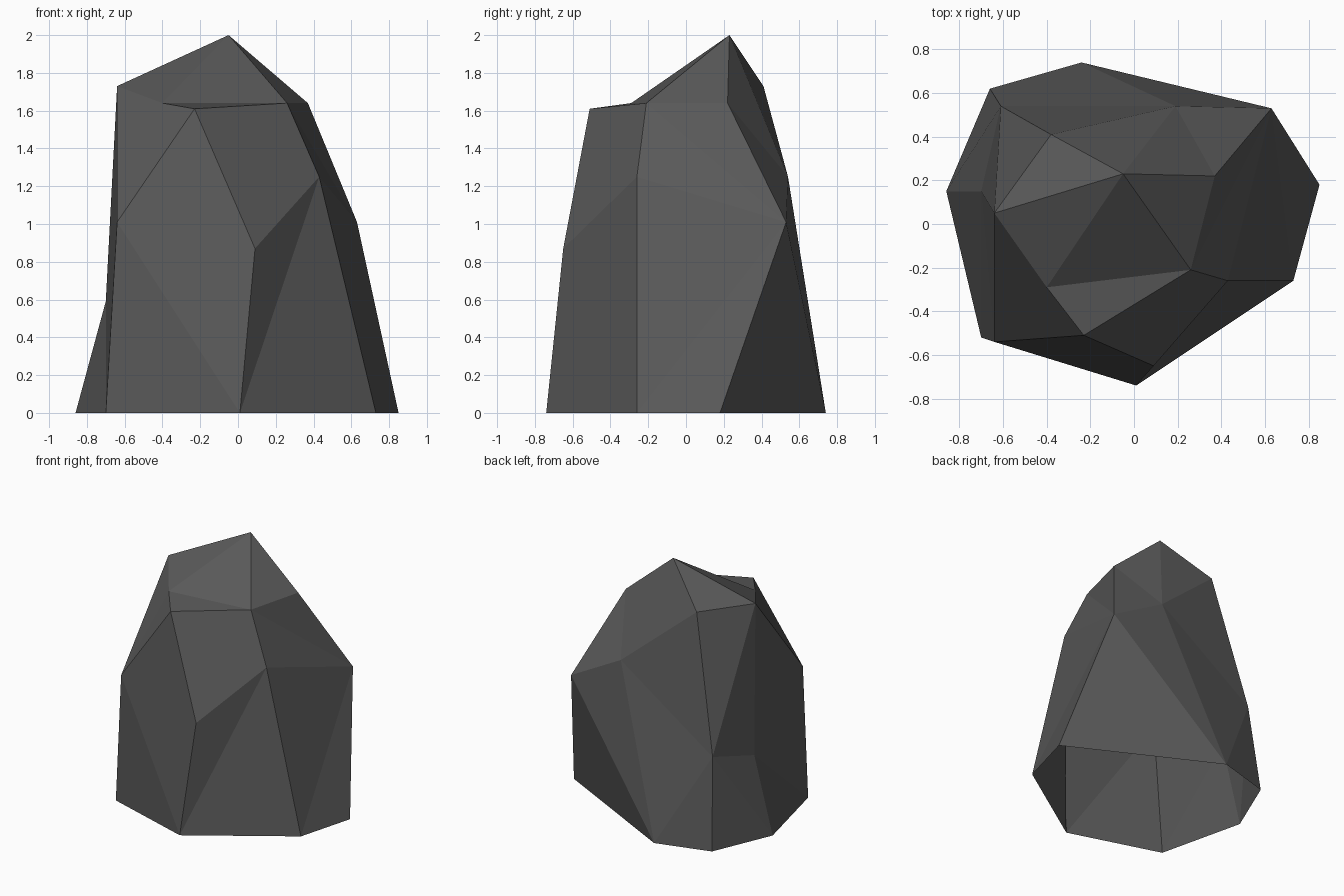
import bpy
import bmesh
from mathutils import Vector

# Remove the default object
default_object = bpy.data.objects.get("Cube")
if default_object:
    bpy.data.objects.remove(default_object, do_unlink=True)


def flat_material(name, colour):
    material = bpy.data.materials.new(name)
    material.use_nodes = True
    material.diffuse_color = colour
    shader = material.node_tree.nodes["Principled BSDF"]
    shader.inputs["Base Color"].default_value = colour
    shader.inputs["Roughness"].default_value = 0.9
    return material


# Foot of the boulder: an open ring on the ground, counter-clockwise from the left end
foot = {
    "west": (-0.86, 0.15), "southwest": (-0.70, -0.52), "south": (0.01, -0.74),
    "southeast": (0.73, -0.26), "east": (0.85, 0.18), "north": (-0.24, 0.74),
    "northwest": (-0.66, 0.62),
}
corners = {name: (x, y, 0) for name, (x, y) in foot.items()}

# Corners of the broken flanks
corners.update(
    side_notch=(-0.70, 0.15, 0.59), back_notch=(-0.61, 0.54, 0.70),
    front_bulge=(0.09, -0.65, 0.87), right_bulge=(0.43, -0.26, 1.25),
    back_bulge=(0.63, 0.53, 1.01), left_bulge=(-0.64, -0.54, 1.01),
    back_shoulder=(0.19, 0.54, 1.25),
)

# Corners of the ledge and the peak
corners.update(
    ledge_tip=(-0.23, -0.51, 1.61), ledge_left=(-0.40, -0.29, 1.64),
    ledge_right=(0.26, -0.21, 1.64), rim_right=(0.37, 0.22, 1.64),
    rim_left=(-0.64, 0.05, 1.73), rim_back=(-0.38, 0.41, 1.73),
    peak=(-0.05, 0.23, 2.0),
)

# Facets, grouped by the side they lie on
front_facets = [
    "southwest south left_bulge", "south front_bulge left_bulge",
    "left_bulge front_bulge ledge_tip", "south right_bulge front_bulge",
    "south southeast right_bulge",
    "front_bulge right_bulge ledge_right ledge_tip",
]
right_facets = [
    "southeast back_bulge right_bulge", "southeast east back_bulge",
    "right_bulge back_bulge ledge_right", "ledge_right back_bulge rim_right",
]
back_facets = [
    "east north back_bulge", "back_bulge north back_shoulder",
    "back_shoulder north back_notch", "north northwest back_notch",
    "back_shoulder back_notch rim_back", "back_bulge back_shoulder rim_right",
]
left_facets = [
    "northwest west back_notch", "west side_notch back_notch",
    "west southwest side_notch", "southwest left_bulge side_notch",
    "side_notch left_bulge rim_left", "back_notch side_notch rim_left",
    "rim_back back_notch rim_left", "left_bulge ledge_left rim_left",
    "left_bulge ledge_tip ledge_left",
]
crown_facets = [
    "ledge_tip ledge_right ledge_left", "ledge_left ledge_right peak",
    "ledge_right rim_right peak", "rim_right back_shoulder peak",
    "back_shoulder rim_back peak", "rim_back rim_left peak",
    "rim_left ledge_left peak",
]

# Boulder shell, open underneath
bm = bmesh.new()
verts = {name: bm.verts.new(Vector(place)) for name, place in corners.items()}
for group in (front_facets, right_facets, back_facets, left_facets, crown_facets):
    for facet in group:
        face = bm.faces.new([verts[name] for name in facet.split()])
        face.smooth = False

mesh = bpy.data.meshes.new("boulder")
bm.to_mesh(mesh)
bm.free()
mesh.materials.append(flat_material("dark grey stone", (0.1, 0.1, 0.1, 1)))
boulder = bpy.data.objects.new("boulder", mesh)
bpy.context.collection.objects.link(boulder)
